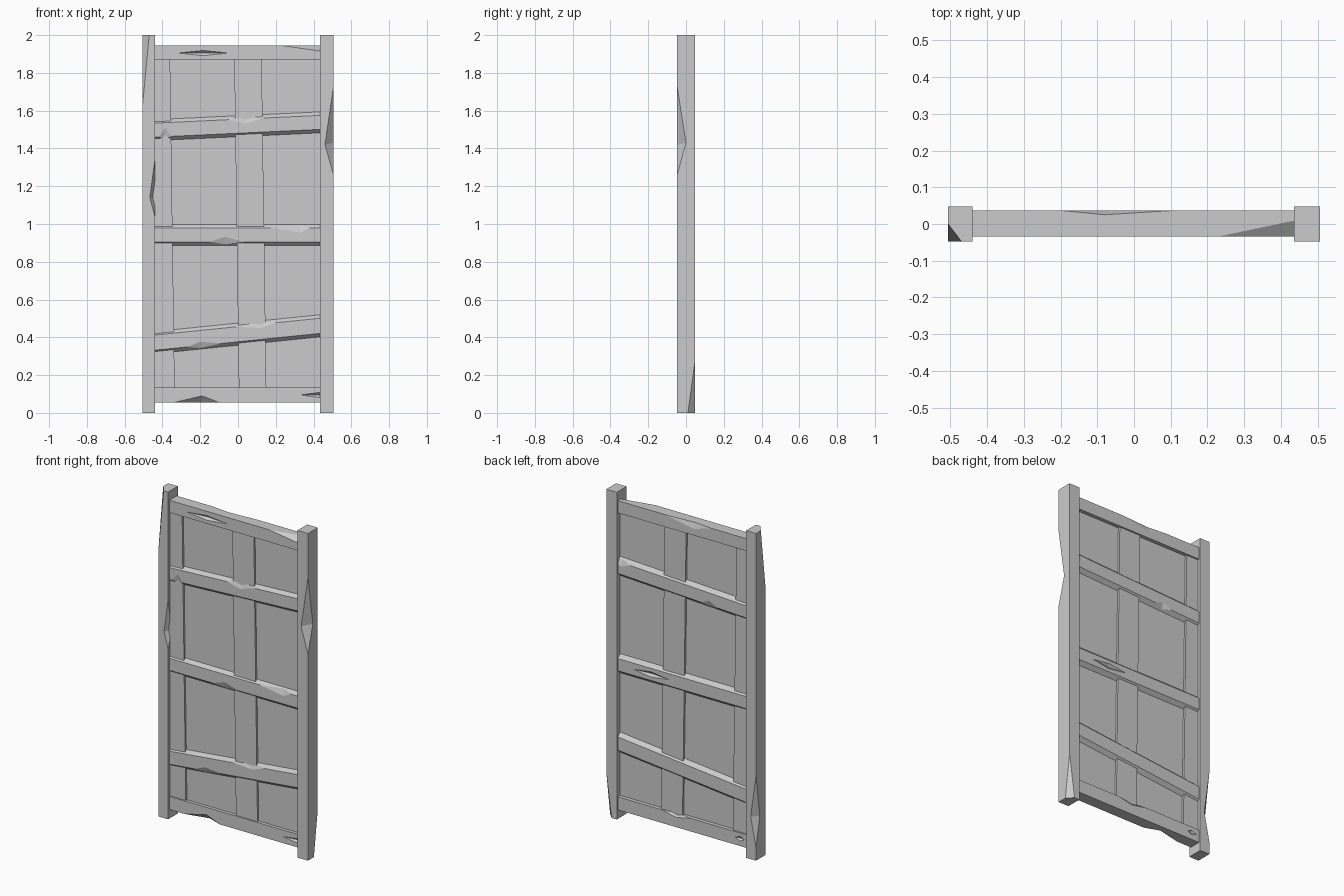
import bpy, bmesh
from mathutils import Vector as V

if "Cube" in bpy.data.objects:
    bpy.data.objects.remove(bpy.data.objects["Cube"], do_unlink=True)

grey = bpy.data.materials.new("plain grey")
grey.use_nodes = True
grey.diffuse_color = (0.6, 0.6, 0.6, 1)
grey.node_tree.nodes["Principled BSDF"].inputs["Base Color"].default_value = (0.6, 0.6, 0.6, 1)


def hull(bm, points):
    """Add a convex solid around the points."""
    verts = [bm.verts.new(p) for p in points]
    bmesh.ops.convex_hull(bm, input=verts)


def finish(bm, name):
    bmesh.ops.recalc_face_normals(bm, faces=bm.faces)
    mesh = bpy.data.meshes.new(name)
    bm.to_mesh(mesh)
    bm.free()
    mesh.materials.append(grey)
    obj = bpy.data.objects.new(name, mesh)
    bpy.context.collection.objects.link(obj)
    return obj


def edge_chip(a, b, c, d):
    """Wedge that knocks the corner edge a-b back to c and d."""
    a, b, c, d = map(V, (a, b, c, d))
    mid = (c + d) / 2
    return [a + (a - mid) * 0.3, b + (b - mid) * 0.3, c + (c - d) * 0.3, d + (d - c) * 0.3]


def gouge(x0, x1, y, z, half, depth):
    """Thin spindle cut into a flat face."""
    xm = (x0 + x1) / 2
    return [(x0, y, z), (x1, y, z), (xm, y, z + half), (xm, y, z - half),
            (xm, y + depth, z), (xm, y - depth, z)]


def build(name, points, cuts=()):
    """Make a convex board and carve its damage."""
    bm = bmesh.new()
    hull(bm, points)
    obj = finish(bm, name)
    for cut in cuts:
        bm = bmesh.new()
        hull(bm, cut)
        cutter = finish(bm, "cutter")
        cutter.hide_render = True
        mod = obj.modifiers.new("damage", "BOOLEAN")
        mod.operation, mod.solver, mod.object = "DIFFERENCE", "EXACT", cutter
        graph = bpy.context.evaluated_depsgraph_get()
        graph.update()
        carved = bpy.data.meshes.new_from_object(obj.evaluated_get(graph))
        obj.modifiers.clear()
        obj.data = carved
        bpy.data.objects.remove(cutter, do_unlink=True)
    return obj


def box(x0, x1, y0, y1, z0, z1):
    return [(x, y, z) for x in (x0, x1) for y in (y0, y1) for z in (z0, z1)]


P = 0.047             # post half depth
F, B = -0.034, 0.037  # front and back of the frame
L, R = -0.506, 0.506  # outer sides

# Posts
build("right_post", box(L, -0.44, -P, P, 0, 2), [
    edge_chip((L, -P, 1.62), (L, -P, 2.4), (-0.47, -P, 2), (L, 0, 2)),
    edge_chip((-0.44, -P, 1.04), (-0.44, -P, 1.34), (-0.467, -P, 1.14), (-0.44, -0.01, 1.14)),
    edge_chip((L, P, 0.08), (L, P, 0.52), (-0.47, P, 0.26), (L, 0.01, 0.26))])
build("left_post", box(0.435, R, -P, P, 0, 2), [
    edge_chip((R, -P, 1.26), (R, -P, 1.73), (0.46, -P, 1.42), (R, 0, 1.43)),
    edge_chip((R, P, 0.27), (R, P, -0.3), (0.47, P, 0), (R, 0.01, 0))])

# Top and bottom frame boards
build("top_board", box(-0.45, 0.45, F, B, 1.87, 1.945), [
    edge_chip((0.23, F, 1.945), (0.8, F, 1.945), (0.44, F, 1.915), (0.44, 0.01, 1.945)),
    edge_chip((-0.2, B, 1.945), (0.11, B, 1.945), (-0.08, B, 1.91), (-0.08, 0.025, 1.945)),
    gouge(-0.32, -0.05, F, 1.905, 0.014, 0.015)])
build("bottom_board", box(-0.45, 0.45, F, B, 0.055, 0.135), [
    edge_chip((-0.34, F, 0.055), (-0.1, F, 0.055), (-0.19, F, 0.09), (-0.19, 0, 0.055)),
    edge_chip((-0.06, B, 0.135), (0.14, B, 0.135), (0.04, B, 0.115), (0.04, 0.02, 0.135)),
    gouge(0.33, 0.55, F, 0.095, 0.015, 0.015),
    gouge(-0.42, -0.36, B, 0.1, 0.015, 0.012)])

# Recessed panel and the leaning uprights in front of it
build("panel", box(-0.45, 0.45, -0.014, 0.014, 0.08, 1.92))


def upright(name, bottom, top):
    build(name, [(x, y, z) for z, xs in ((0.11, bottom), (1.9, top))
                 for x in xs for y in (-0.026, 0.027)])


upright("side_upright", (-0.45, -0.335), (-0.45, -0.36))
upright("middle_upright", (0.005, 0.15), (-0.02, 0.125))


# Crooked cross rails with sloping upper and lower sides
def rail(name, z_left, z_right, half, chips, extra=()):
    def at(x):
        return z_left + (z_right - z_left) * (x + 0.44) / 0.875

    points = []
    for x in (-0.45, 0.445):
        for s in (-1, 1):
            points += [(x, y, at(x) + s * h) for y, h in
                       ((F, half), (0.0015, half + 0.033), (B, half))]
    cuts = []
    for x0, x1, xm, y, s, depth in chips:
        inward = 0.014 if y < 0 else -0.014
        cuts.append(edge_chip((x0, y, at(x0) + s * half), (x1, y, at(x1) + s * half),
                              (xm, y, at(xm) + s * (half - depth)),
                              (xm, y + inward, at(xm) + s * (half + 0.013))))
    build(name, points, cuts + list(extra))


rail("upper_rail", 1.497, 1.538, 0.037, [
    (-0.05, 0.14, 0.04, F, 1, 0.025), (-0.42, -0.35, -0.385, F, -1, 0.045),
    (-0.24, -0.13, -0.18, B, -1, 0.025), (0.35, 0.5, 0.41, B, 1, 0.025)])
rail("middle_rail", 0.943, 0.943, 0.037, [
    (-0.15, 0.03, -0.07, F, -1, 0.026), (0.17, 0.38, 0.33, F, 1, 0.025)],
    [gouge(0.09, 0.33, B, 0.943, 0.016, 0.014)])
rail("lower_rail", 0.372, 0.461, 0.04, [
    (-0.01, 0.2, 0.12, F, 1, 0.02), (-0.27, -0.09, -0.2, F, -1, 0.02)])
